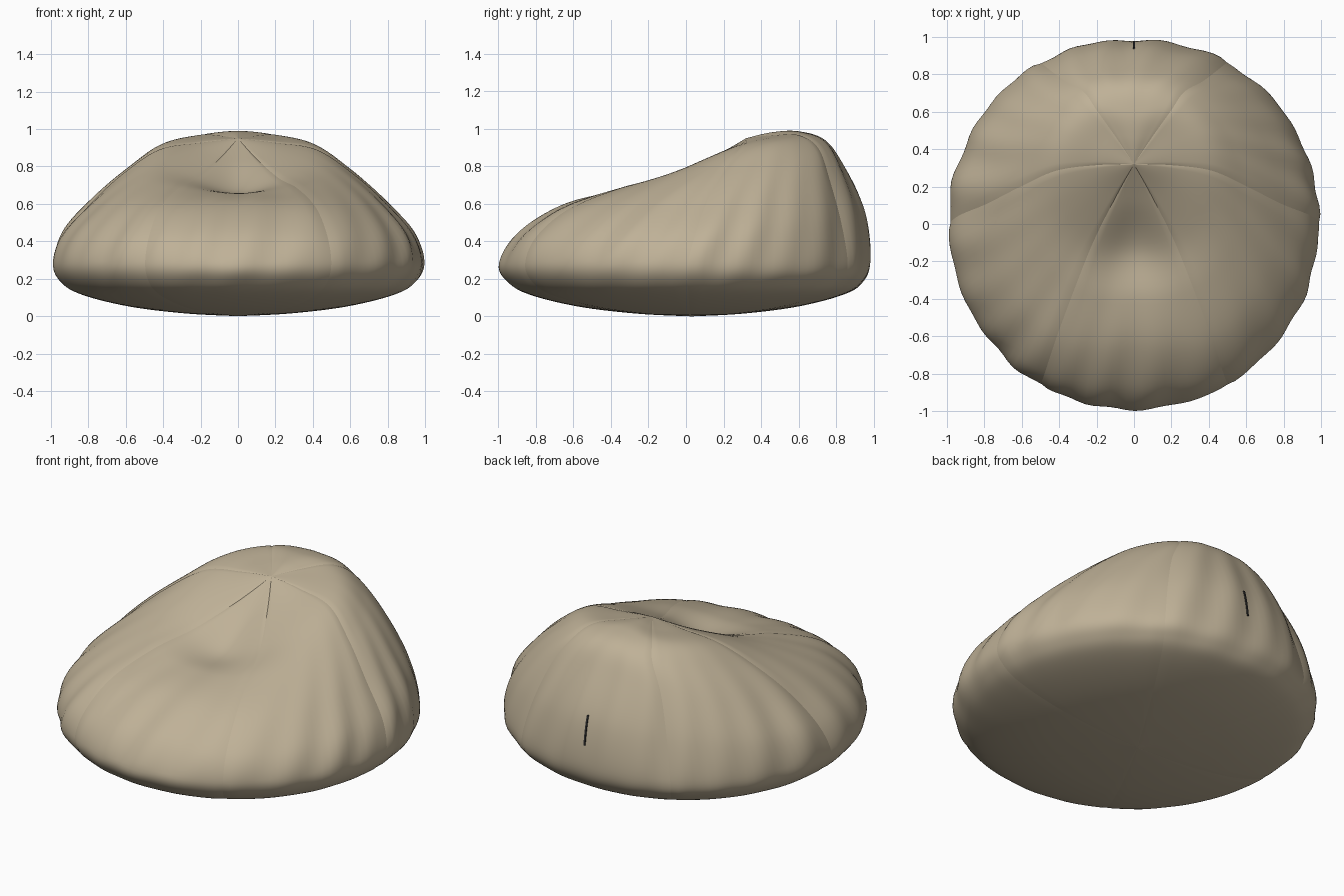
import bpy, math
from mathutils import Vector

if "Cube" in bpy.data.objects:
    bpy.data.objects.remove(bpy.data.objects["Cube"])

# Profiles from the top pole down to the rim, by angle around the bag (right half)
ANGLES = [-90, -60, 0, 60, 90]
RINGS = [
    [(0, .12, .825), (.1, .14, .845), (.2, .315, .93), (.1, .47, .968), (0, .46, .982)],
    [(0, -.14, .665), (.22, -.1, .74), (.42, .285, .895), (.2, .61, .968), (0, .6, .987)],
    [(0, -.4, .655), (.32, -.35, .685), (.61, .2, .77), (.27, .71, .9), (0, .74, .94)],
    [(0, -.65, .595), (.42, -.62, .58), (.79, .11, .61), (.37, .77, .75), (0, .84, .8)],
    [(0, -.88, .45), (.48, -.8, .43), (.94, .05, .44), (.455, .835, .52), (0, .95, .56)],
    [(0, -.99, .28), (.5, -.86, .28), (.99, .01, .28), (.5, .865, .28), (0, .985, .3)],
]
NOMINAL = [.2, .45, .65, .8, .93, 1.0]
BOTTOM = [(.95, .175), (.83, .11), (.58, .05), (.28, .014)]
TOP, BASE = Vector((0, .32, .95)), Vector((0, .03, 0))


def circle(s, deg):
    a = math.radians(deg)
    return Vector((s * math.cos(a), s * math.sin(a) + .32 * (1 - s), 0))


def closed_ring(level):
    """Offsets from a plain circle, mirrored to the left half."""
    s, pts = NOMINAL[level], RINGS[level]
    knots = [(a, Vector(p) - circle(s, a)) for a, p in zip(ANGLES, pts)]
    left = [(180 - a, Vector((-v.x, v.y, v.z))) for a, v in reversed(knots[1:4])]
    return knots + left


def hermite(p, q, m, n, t):
    return ((2*t**3 - 3*t*t + 1) * p + (t**3 - 2*t*t + t) * m
            + (3*t*t - 2*t**3) * q + (t**3 - t*t) * n)


CLOSED = [closed_ring(i) for i in range(6)]


def ring_point(level, deg):
    deg = (deg + 90) % 360 - 90
    k = CLOSED[level]
    n = len(k)
    i = max(j for j in range(n) if k[j][0] <= deg + 1e-6)

    def knot(j):
        return k[j % n][0] + 360 * (j // n), k[j % n][1]
    (a0, p0), (a1, p1), (a2, p2), (a3, p3) = [knot(i + d) for d in (-1, 0, 1, 2)]
    h = a2 - a1
    off = hermite(p1, p2, (p2 - p0) / (a2 - a0) * h, (p3 - p1) / (a3 - a1) * h, (deg - a1) / h)
    return circle(NOMINAL[level], deg) + off


def profile(deg, sub=8):
    """Smooth line from top pole to bottom pole, with fabric ripples."""
    pts = [TOP] + [ring_point(i, deg) for i in range(6)]
    rim = pts[-1]
    for r, z in BOTTOM:
        pts.append(Vector((rim.x * r, rim.y * r + .03 * (1 - r), z)))
    pts.append(BASE)
    n = len(pts)
    a = math.radians(deg)
    out = []
    for i in range(n - 1):
        p0, p1, p2, p3 = pts[max(i-1, 0)], pts[i], pts[i+1], pts[min(i+2, n-1)]
        for j in range(sub + (i == n - 2)):
            t = j / sub
            v = hermite(p1, p2, (p2 - p0) / 2, (p3 - p1) / 2, t)
            u = i + t
            fade = math.exp(-((u - 5.3) / 1.7) ** 2)
            w = a + .05 * (u - 6)
            wave = (.5 * math.sin(24 * w + 1.3 * math.sin(3 * a)) + .35 * math.sin(17 * w + 2)
                    + .25 * math.sin(11 * w + .7))
            seam = min(deg % 60, 60 - deg % 60)
            d = .011 * fade * wave - .005 * math.exp(-(seam / 1.5) ** 2) * min(1, u)
            v = v + Vector((math.cos(a), math.sin(a), .5 if u < 6 else 0)) * d
            v.z = max(v.z, 0)
            out.append(v)
    return out


def material(name, col):
    m = bpy.data.materials.new(name)
    m.diffuse_color = (*col, 1)
    m.use_nodes = True
    m.node_tree.nodes["Principled BSDF"].inputs["Base Color"].default_value = m.diffuse_color
    return m


def add_mesh(name, verts, faces, mat):
    me = bpy.data.meshes.new(name)
    me.from_pydata([tuple(v) for v in verts], [], faces)
    me.materials.append(mat)
    ob = bpy.data.objects.new(name, me)
    bpy.context.collection.objects.link(ob)
    for p in me.polygons:
        p.use_smooth = True
    return ob


# Six fabric panels meeting at the seams
fabric = material("fabric", (.52, .44, .31))
COLS = 24
for k in range(6):
    verts, faces = [], []
    for c in range(COLS + 1):
        line = profile(k * 60 + 60 * c / COLS)
        m = len(line)
        base = len(verts)
        verts += line[1:-1]
        if c:
            for r in range(m - 3):
                q = base + r
                faces.append((q, q - (m - 2), q - (m - 2) + 1, q + 1))
    top, bot = len(verts), len(verts) + 1
    verts += [TOP, BASE]
    for c in range(COLS):
        q, nx = c * (m - 2), (c + 1) * (m - 2)
        faces.append((top, q, nx))
        faces.append((bot, nx + m - 3, q + m - 3))
    add_mesh(f"fabric_panel_{k + 1}", verts, faces, fabric)

# Zip on the back: a thin strip following the surface
dark = material("zip_dark", (.03, .03, .03))
line = [v for v in profile(90) if .41 < v.z < .61 and v.y > .8]
verts, faces = [], []
for i, v in enumerate(line):
    verts += [(x, v.y + d, v.z) for x, d in ((-.005, -.01), (.005, -.01), (.005, .006), (-.005, .006))]
    if i:
        b = 4 * i
        faces += [(b - 4 + s, b - 4 + (s + 1) % 4, b + (s + 1) % 4, b + s) for s in range(4)]
e = len(verts)
faces += [(3, 2, 1, 0), (e - 4, e - 3, e - 2, e - 1)]
zip_strip = add_mesh("back_zip", verts, faces, dark)
for p in zip_strip.data.polygons:
    p.use_smooth = False
